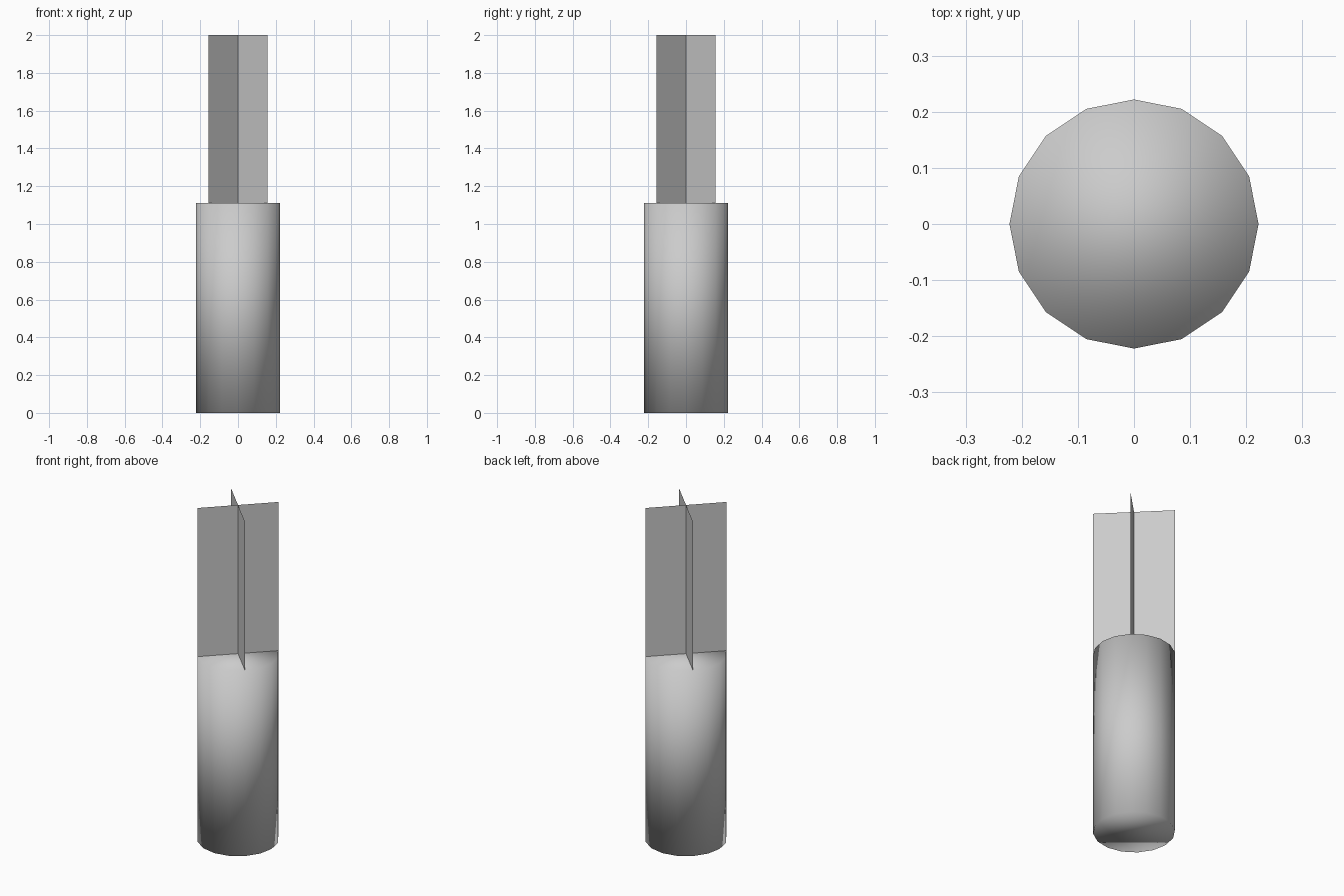
import bpy
import math

if "Cube" in bpy.data.objects:
    bpy.data.objects.remove(bpy.data.objects["Cube"])

RADIUS = 0.222
BODY_TOP = 1.11
HEIGHT = 2.0

# Body: closed 16-sided cylinder with a corner on each axis, smooth all over
bpy.ops.mesh.primitive_cylinder_add(vertices=16, radius=RADIUS, depth=BODY_TOP,
                                    location=(0, 0, BODY_TOP / 2))
body = bpy.context.object
body.name = "body"
bpy.ops.object.shade_smooth()


def upright_card(name, angle):
    """Flat upright sheet through the centre line, turned about z."""
    x, y = RADIUS * math.cos(angle), RADIUS * math.sin(angle)
    mesh = bpy.data.meshes.new(name)
    mesh.from_pydata([(-x, -y, BODY_TOP), (x, y, BODY_TOP),
                      (x, y, HEIGHT), (-x, -y, HEIGHT)], [], [(0, 1, 2, 3)])
    card = bpy.data.objects.new(name, mesh)
    bpy.context.collection.objects.link(card)


# Two crossed diagonal sheets standing on the body
upright_card("crossed_card_a", math.radians(45))
upright_card("crossed_card_b", math.radians(135))
